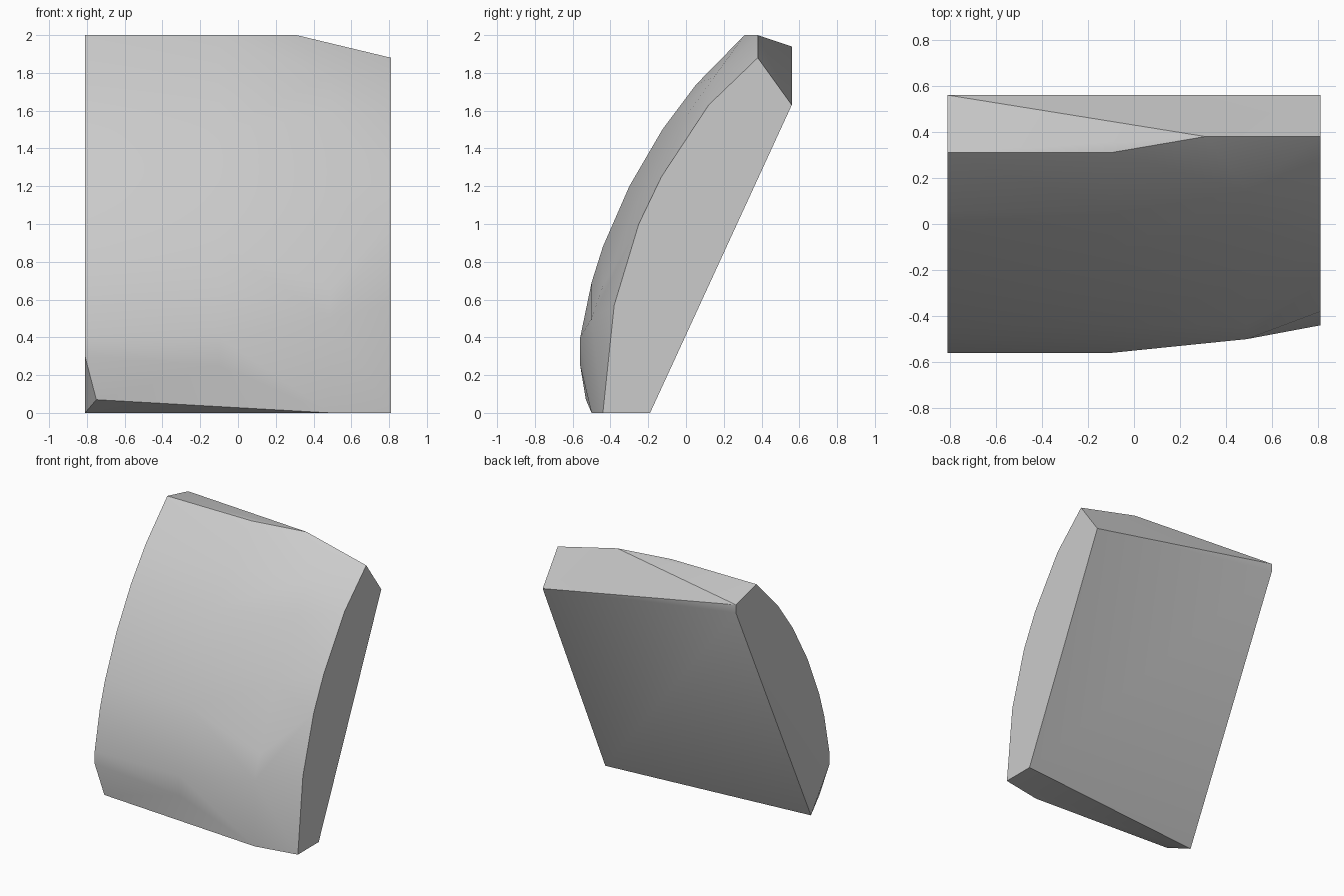
import bpy, bmesh, math

cube = bpy.data.objects.get("Cube")
if cube:
    bpy.data.objects.remove(cube, do_unlink=True)

# One plain stone colour
stone = bpy.data.materials.new("pale_grey")
stone.use_nodes = True
colour = (0.6, 0.6, 0.6, 1)
stone.diffuse_color = colour
stone.node_tree.nodes["Principled BSDF"].inputs["Base Color"].default_value = colour

# Curved front: (y, z) profiles at stations along x
full = [(-.5, .69), (-.44, .88), (-.3, 1.2), (-.125, 1.5), (.055, 1.74), (.31, 2)]
stations = {
    -.81: [(-.56, .3), (-.56, .4)] + full,
    -.1: [(-.56, .25), (-.56, .4)] + full,
    .49: [(-.5, 0), (-.5, .5), (-.44, .67), (-.25, 1.14), (0, 1.57), (.15, 1.78)],
    .31: [(.38, 2)],
    .81: [(-.44, 0), (-.38, .57), (-.25, 1), (-.13, 1.25), (.12, 1.63), (.38, 1.88)],
}
points = [(x, y, z) for x, profile in stations.items() for y, z in profile]

# Sloping back corners and the clipped lower corner
points += [(-.81, -.34, 0), (.81, -.19, 0), (.81, .56, 1.63),
           (-.81, .56, 1.88), (-.81, .56, 1.94), (-.75, -.53, .07)]

# Wrap the points in a solid block
bm = bmesh.new()
verts = [bm.verts.new(p) for p in points]
bmesh.ops.convex_hull(bm, input=verts)
bmesh.ops.delete(bm, geom=[v for v in bm.verts if not v.link_faces], context='VERTS')
bmesh.ops.dissolve_limit(bm, angle_limit=math.radians(0.5), verts=bm.verts[:], edges=bm.edges[:])
bmesh.ops.recalc_face_normals(bm, faces=bm.faces[:])
mesh = bpy.data.meshes.new("curved_block")
bm.to_mesh(mesh)
bm.free()
mesh.materials.append(stone)
block = bpy.data.objects.new("curved_block", mesh)
bpy.context.collection.objects.link(block)

# Soft faces with crisp rims
bpy.ops.object.select_all(action='DESELECT')
block.select_set(True)
bpy.context.view_layer.objects.active = block
bpy.ops.object.shade_smooth_by_angle(angle=math.radians(32))
